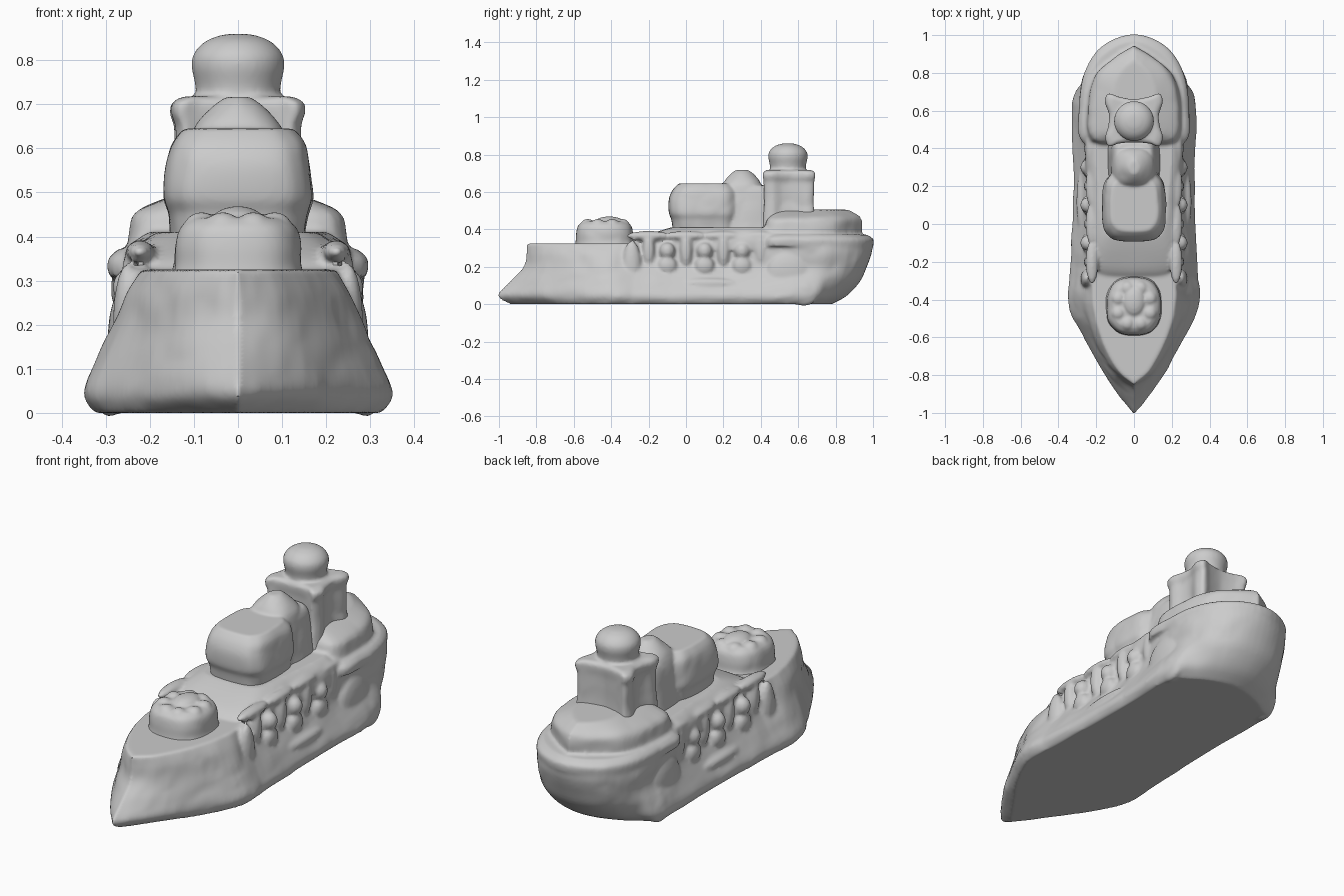
import bpy, bmesh, math
from mathutils import Vector, noise

if "Cube" in bpy.data.objects:
    bpy.data.objects.remove(bpy.data.objects["Cube"])


def curve(pts, n, pre=None, post=None):
    """Catmull-Rom curve through the points, n steps per span."""
    p = [pre or pts[0]] + list(pts) + [post or pts[-1]]
    out = []
    for i in range(1, len(p) - 2):
        a, b, c, d = (Vector(q) for q in p[i - 1:i + 3])
        for k in range(n):
            t = k / n
            out.append(0.5 * (2 * b + (c - a) * t + (2 * a - 5 * b + 4 * c - d) * t * t
                              + (3 * b - a - 3 * c + d) * t ** 3))
    return out + [Vector(pts[-1])]


def finish(bm, name):
    bmesh.ops.recalc_face_normals(bm, faces=bm.faces)
    me = bpy.data.meshes.new(name)
    bm.to_mesh(me)
    bm.free()
    ob = bpy.data.objects.new(name, me)
    bpy.context.collection.objects.link(ob)
    return ob


def fuse(name, parts, voxel=0.01, smooth=4):
    """Join overlapping parts into one softly blended sculpted skin."""
    bpy.ops.object.select_all(action='DESELECT')
    for p in parts:
        p.select_set(True)
    ob = bpy.context.view_layer.objects.active = parts[0]
    bpy.ops.object.join()
    ob.name = name
    m = ob.modifiers.new("skin", 'REMESH')
    m.mode, m.voxel_size = 'VOXEL', voxel
    m = ob.modifiers.new("soften", 'SMOOTH')
    m.factor, m.iterations = 0.5, smooth
    for mod in ("skin", "soften"):
        bpy.ops.object.modifier_apply(modifier=mod)
    bpy.ops.object.shade_smooth_by_angle(angle=math.radians(50))
    return ob


def loft(name, levels, n=5, sharp_bow=False, sharp_stern=False, rough=0.004):
    """Stack half outlines of (y, half width), mirrored across x, at each height."""
    cols = []
    for z, o in levels:
        pre = None if sharp_bow else (o[1][0], -o[1][1])
        post = None if sharp_stern else (o[-2][0], -o[-2][1])
        cols.append([Vector((max(p.y, 0), p.x, z)) for p in curve(o, n, pre, post)])
    cols = [curve(c, 4) for c in zip(*cols)]
    bm = bmesh.new()
    rings = []
    for j in range(len(cols[0])):
        half = [c[j] for c in cols]
        loop = half + [Vector((-p.x, p.y, p.z)) for p in half[-2:0:-1]]
        ring = []
        for p in loop:
            d = noise.noise(p * 9) * rough * 2
            w = p.x + (math.copysign(d, p.x) if abs(p.x) > 0.03 else 0)
            ring.append(bm.verts.new((w, p.y, max(p.z, 0))))
        rings.append(ring)
    m = len(rings[0])
    for a, b in zip(rings, rings[1:]):
        for i in range(m):
            bm.faces.new((a[i], a[(i + 1) % m], b[(i + 1) % m], b[i]))
    bm.faces.new(rings[0])
    bm.faces.new(rings[-1])
    return finish(bm, name)


def oval(cy, ry, rx, e=1.0):
    """Half outline of an ellipse (e=1) or a rounded box (e<1)."""
    pts = []
    for i in range(9):
        c, s = math.cos(math.pi * i / 8), math.sin(math.pi * i / 8)
        s = 0 if i in (0, 8) else s
        pts.append((cy - math.copysign(abs(c) ** e, c) * ry, s ** e * rx))
    return pts


def blob(name, loc, size):
    bm = bmesh.new()
    bmesh.ops.create_uvsphere(bm, u_segments=20, v_segments=12, radius=1)
    for v in bm.verts:
        v.co = Vector(loc) + Vector(a * b for a, b in zip(v.co, size))
    return finish(bm, name)


# Hull with raked ram bow and round stern
body = [loft("hull", [
    (0.0, [(-.94, 0), (-.8, .10), (-.6, .24), (-.42, .32), (-.22, .315), (.2, .30), (.6, .30), (.7, .22), (.76, .1), (.78, 0)]),
    (.045, [(-1.01, 0), (-.85, .12), (-.62, .255), (-.42, .345), (-.24, .335), (.2, .318), (.64, .325), (.75, .24), (.83, .12), (.86, 0)]),
    (.12, [(-.945, 0), (-.82, .12), (-.62, .235), (-.42, .318), (-.23, .30), (.2, .28), (.64, .305), (.77, .26), (.89, .15), (.93, 0)]),
    (.20, [(-.87, 0), (-.78, .115), (-.6, .215), (-.42, .28), (-.23, .255), (.2, .24), (.62, .27), (.79, .255), (.92, .16), (.967, 0)]),
    (.27, [(-.855, 0), (-.77, .105), (-.6, .2), (-.42, .25), (-.24, .235), (.2, .23), (.62, .28), (.8, .26), (.94, .16), (.992, 0)]),
    (.325, [(-.85, 0), (-.77, .085), (-.6, .17), (-.42, .215), (-.24, .22), (.2, .23), (.62, .28), (.8, .257), (.94, .162), (1, 0)]),
], sharp_bow=True, rough=.006)]

# Rail ledge around the stern
body.append(loft("stern_ledge", [
    (.31, [(.42, 0), (.43, .265), (.62, .285), (.8, .26), (.94, .165), (1.002, 0)]),
    (.348, [(.42, 0), (.43, .265), (.62, .288), (.8, .26), (.94, .165), (1.002, 0)]),
    (.372, [(.44, 0), (.45, .24), (.62, .265), (.79, .235), (.91, .14), (.965, 0)])], sharp_bow=True))

# Raised stern deck, pointed at the back
body.append(loft("stern_deck", [
    (.34, [(.42, 0), (.43, .23), (.65, .245), (.79, .20), (.88, .1), (.93, 0)]),
    (.41, [(.43, 0), (.44, .22), (.65, .238), (.79, .20), (.88, .1), (.945, 0)]),
    (.45, [(.44, 0), (.45, .21), (.65, .228), (.79, .19), (.88, .1), (.94, 0)]),
    (.475, [(.46, 0), (.47, .17), (.65, .19), (.78, .165), (.86, .09), (.925, 0)]),
    (.505, [(.48, 0), (.49, .09), (.65, .11), (.75, .1), (.82, .06), (.87, 0)]),
], sharp_bow=True, sharp_stern=True))

# Midship deck with sloped front
body.append(loft("midship_deck", [
    (.29, [(-.31, 0), (-.30, .18), (-.2, .22), (.1, .235), (.45, .24), (.5, 0)]),
    (.345, [(-.26, 0), (-.24, .18), (-.15, .22), (.1, .235), (.45, .24), (.5, 0)]),
    (.385, [(-.16, 0), (-.15, .15), (-.08, .2), (.1, .215), (.45, .22), (.5, 0)]),
    (.41, [(-.08, 0), (-.07, .13), (0, .165), (.12, .18), (.45, .19), (.5, 0)])], sharp_bow=True))

# Side guns, their pillars and rail, hull buttresses
for s in (-1, 1):
    for y in (-.1, .1, .3):
        body.append(blob("side_gun", (s * .243, y, .285), (.042, .042, .045)))
        body.append(blob("gun_mount", (s * .25, y, .205), (.03, .05, .05)))
    for y in (-.2, 0, .2, .4):
        body.append(blob("side_pillar", (s * .24, y, .29), (.026, .032, .09)))
        body.append(blob("gun_shade", (s * .222, y, .365), (.034, .12, .026)))
    body.append(blob("fore_buttress", (s * .25, -.29, .2), (.034, .05, .14)))
    body.append(blob("aft_buttress", (s * .262, .55, .16), (.034, .12, .12)))
    body.append(blob("quarter_flare", (s * .292, .63, .06), (.033, .08, .07)))
    body.append(blob("side_step", (s * .275, .12, .11), (.03, .17, .03)))
fuse("hull", body)

# Main superstructure block, its narrower rear and the short funnel lump
bridge = [loft("bridge_block", [
    (.39, oval(.10, .17, .15, .6)), (.45, oval(.10, .178, .157, .6)),
    (.49, oval(.095, .187, .168, .6)), (.56, oval(.095, .187, .162, .6)),
    (.61, oval(.10, .172, .15, .6)), (.645, oval(.10, .14, .122, .6))])]
bridge.append(loft("bridge_rear", [
    (.39, oval(.33, .13, .14, .5)), (.5, oval(.33, .13, .125, .5)),
    (.6, oval(.33, .12, .112, .5)), (.635, oval(.33, .1, .095, .6))]))
bridge.append(loft("funnel", [
    (.58, oval(.30, .11, .115, .8)), (.645, oval(.30, .10, .10, .8)),
    (.69, oval(.30, .068, .06)), (.717, oval(.30, .035, .025))]))
fuse("bridge", bridge, .008)


# Tower with flared corners and a domed top
def tower(s, w):
    base = [(-.115, 0), (-.122, .55), (-.137, .86), (-.09, 1), (-.03, .88), (.03, .86),
            (.10, 1), (.142, .88), (.125, .5), (.112, 0)]
    return [(.548 + y * s, x * w) for y, x in base]


fuse("tower", [
    loft("tower_body", [(.39, tower(.98, .155)), (.48, tower(.97, .147)), (.54, tower(.95, .142)),
                        (.60, tower(.96, .14)), (.65, tower(.97, .142)), (.68, tower(1, .152)),
                        (.705, tower(.99, .148)), (.718, tower(.85, .12))]),
    loft("tower_dome", [(.67, oval(.545, .11, .11)), (.715, oval(.545, .097, .097)),
                        (.745, oval(.545, .097, .097)), (.785, oval(.545, .105, .105)),
                        (.815, oval(.545, .1, .1)), (.842, oval(.545, .075, .075)),
                        (.857, oval(.545, .037, .037)), (.86, oval(.545, .005, .005))], rough=0),
], .008, 3)

# Fore turret with a lumpy crown
turret = [loft("turret", [
    (.3, oval(-.43, .165, .155, .8)), (.335, oval(-.435, .155, .143, .8)),
    (.38, oval(-.435, .152, .141, .8)), (.42, oval(-.435, .142, .13, .8)),
    (.442, oval(-.435, .115, .105, .8))])]
for i in range(8):
    a = math.tau * (i + .5) / 8
    turret.append(blob("turret_knob", (.09 * math.sin(a), -.433 + .1 * math.cos(a), .42), (.04, .04, .036)))
turret.append(blob("turret_crown", (0, -.41, .435), (.06, .08, .034)))
fuse("fore_turret", turret, .008)
